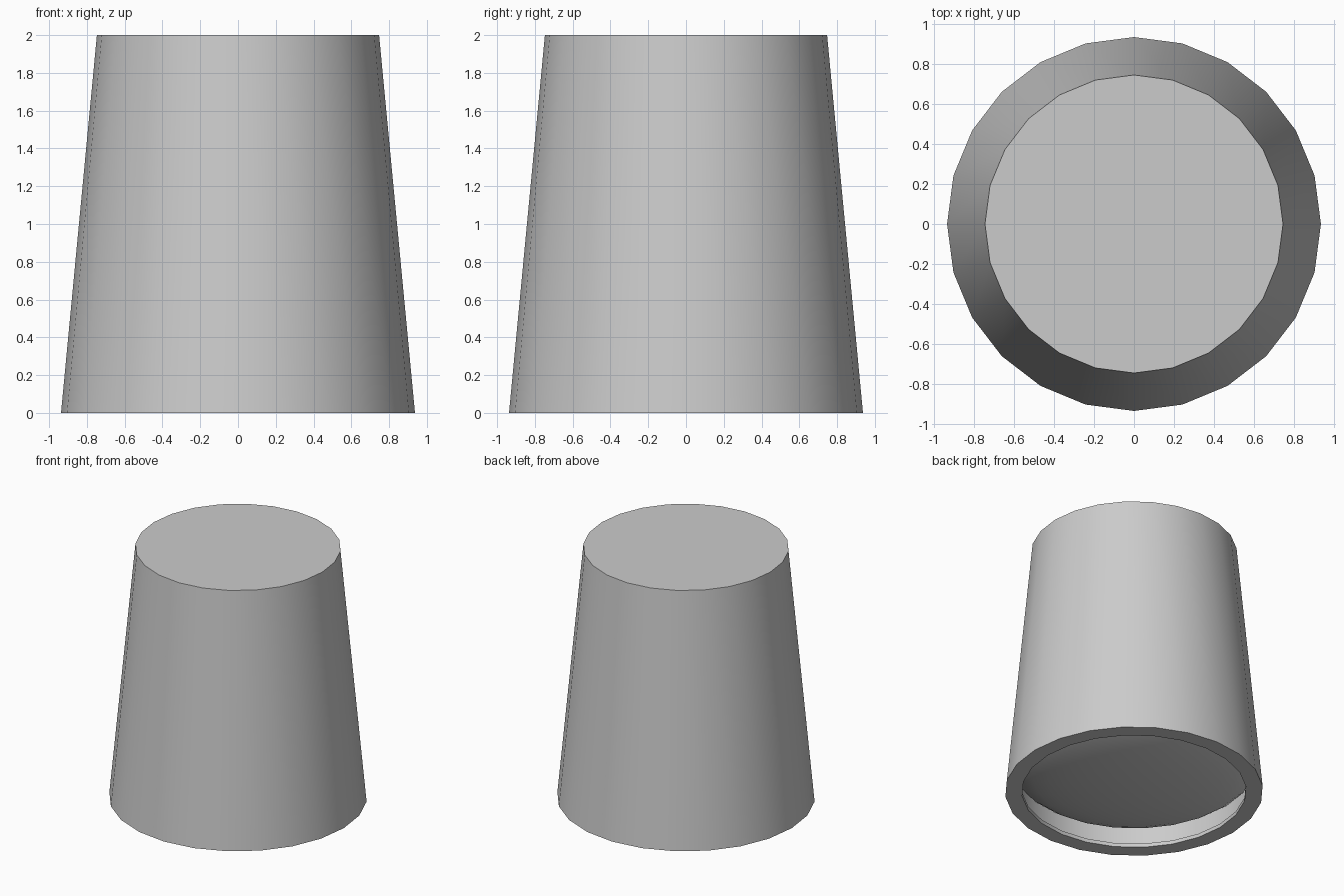
import bpy, bmesh, math

if "Cube" in bpy.data.objects:
    bpy.data.objects.remove(bpy.data.objects["Cube"])

SIDES = 24

# Profile (radius, z): top edge, outer wall, bottom rim, lip, undercut recess
profile = [(0.747, 2.0), (0.937, 0.0), (0.815, 0.0), (0.815, 0.03), (0.89, 0.03)]

# Underside bulges gently downwards inside the recess
DOME_R, DOME_Z, DOME_H = 0.89, 0.24, 0.2
for k in range(8):
    a = k / 8 * math.pi / 2
    profile.append((DOME_R * math.cos(a), DOME_Z - DOME_H * math.sin(a)))


def ring(bm, radius, z):
    return [bm.verts.new((radius * math.cos(2 * math.pi * i / SIDES),
                          radius * math.sin(2 * math.pi * i / SIDES), z))
            for i in range(SIDES)]


bm = bmesh.new()
rings = [ring(bm, r, z) for r, z in profile]

# Walls between neighbouring rings
for a, b in zip(rings, rings[1:]):
    for i in range(SIDES):
        j = (i + 1) % SIDES
        bm.faces.new((a[i], b[i], b[j], a[j]))

# Flat top and the tip of the underside bulge
bm.faces.new(rings[0])
tip = bm.verts.new((0, 0, DOME_Z - DOME_H))
for i in range(SIDES):
    bm.faces.new((rings[-1][i], tip, rings[-1][(i + 1) % SIDES]))
bmesh.ops.recalc_face_normals(bm, faces=bm.faces[:])

mesh = bpy.data.meshes.new("tapered_body")
bm.to_mesh(mesh)
bm.free()
body = bpy.data.objects.new("tapered_body", mesh)
bpy.context.collection.objects.link(body)

# Smooth sides, crisp rims
bpy.context.view_layer.objects.active = body
body.select_set(True)
bpy.ops.object.shade_smooth_by_angle(angle=math.radians(30))
